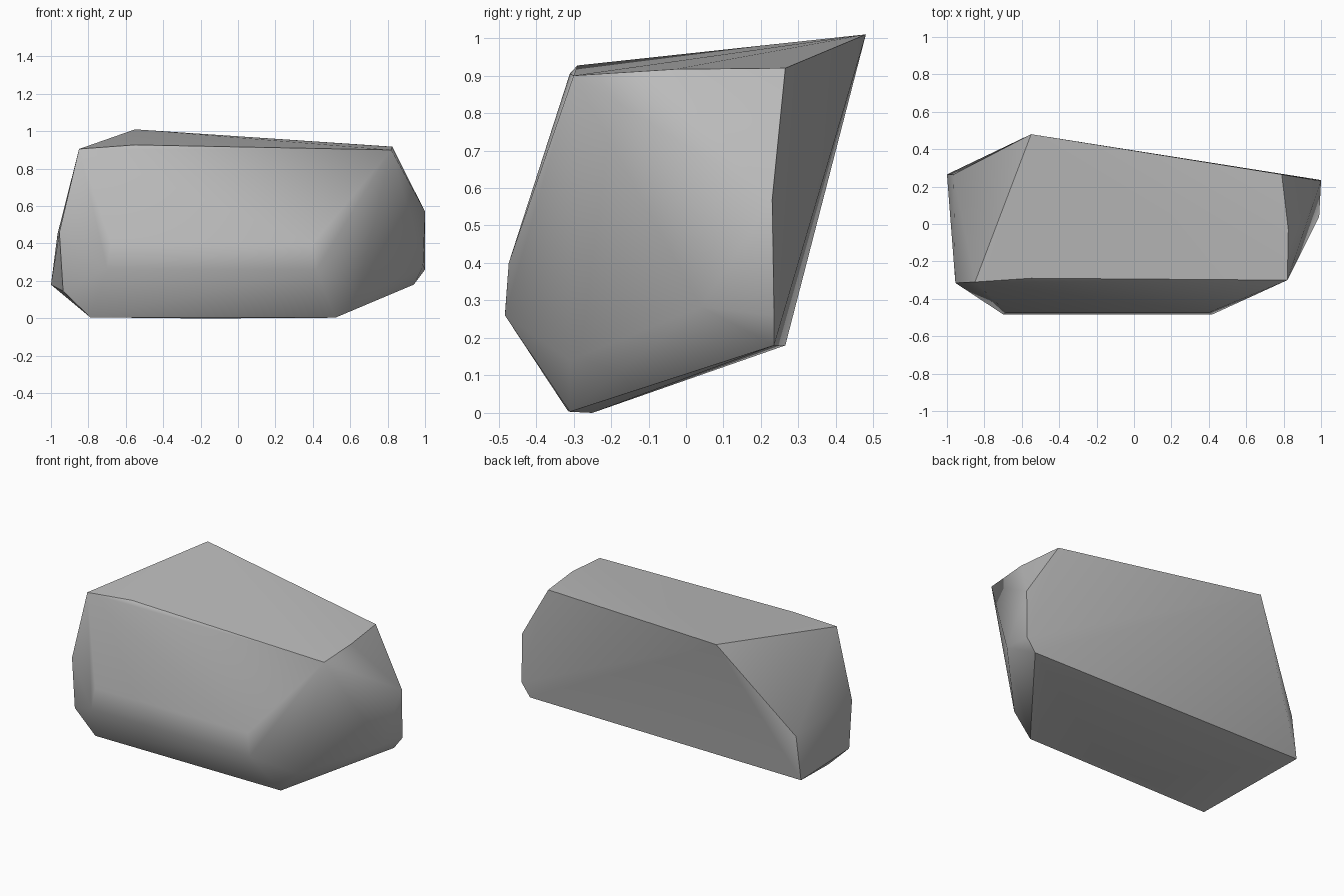
import bpy, bmesh, math

cube = bpy.data.objects.get("Cube")
if cube:
    bpy.data.objects.remove(cube, do_unlink=True)

# Corner points of the boulder, grouped by region
top = [(-.55, .48, 1.01), (-.85, -.31, .905), (-.55, -.29, .927),
       (.82, -.3, .9), (.825, -.03, .917), (.79, .265, .92)]
left_end = [(-1, .265, .18), (-.965, .265, .45),
            (-.955, -.315, .46), (-.935, -.315, .145)]
right_end = [(1, .23, .57), (.99, .04, .283), (1, .235, .26), (.94, .235, .18)]
front = [(-.7, -.483, .265), (.42, -.483, .26),
         (-.68, -.473, .4), (.4, -.473, .4), (.64, -.31, .14)]
base = [(-.79, -.315, .005), (.52, -.31, .003), (-.3, -.25, 0), (0, -.25, 0)]

# Rock surface wrapped around the corners
bm = bmesh.new()
for co in top + left_end + right_end + front + base:
    bm.verts.new(co)
hull = bmesh.ops.convex_hull(bm, input=bm.verts)
loose = {g for g in hull["geom_interior"] + hull["geom_unused"]
         if isinstance(g, bmesh.types.BMVert)}
bmesh.ops.delete(bm, geom=list(loose), context='VERTS')
bmesh.ops.recalc_face_normals(bm, faces=bm.faces)
mesh = bpy.data.meshes.new("boulder")
bm.to_mesh(mesh)
bm.free()

boulder = bpy.data.objects.new("boulder", mesh)
bpy.context.collection.objects.link(boulder)

# Plain grey stone
stone = bpy.data.materials.new("grey_stone")
stone.use_nodes = True
colour = (.5, .5, .5, 1)
stone.diffuse_color = colour
stone.node_tree.nodes["Principled BSDF"].inputs["Base Color"].default_value = colour
mesh.materials.append(stone)

# Soft shading with crisp major edges
bpy.ops.object.select_all(action='DESELECT')
boulder.select_set(True)
bpy.context.view_layer.objects.active = boulder
bpy.ops.object.shade_smooth_by_angle(angle=math.radians(40))
